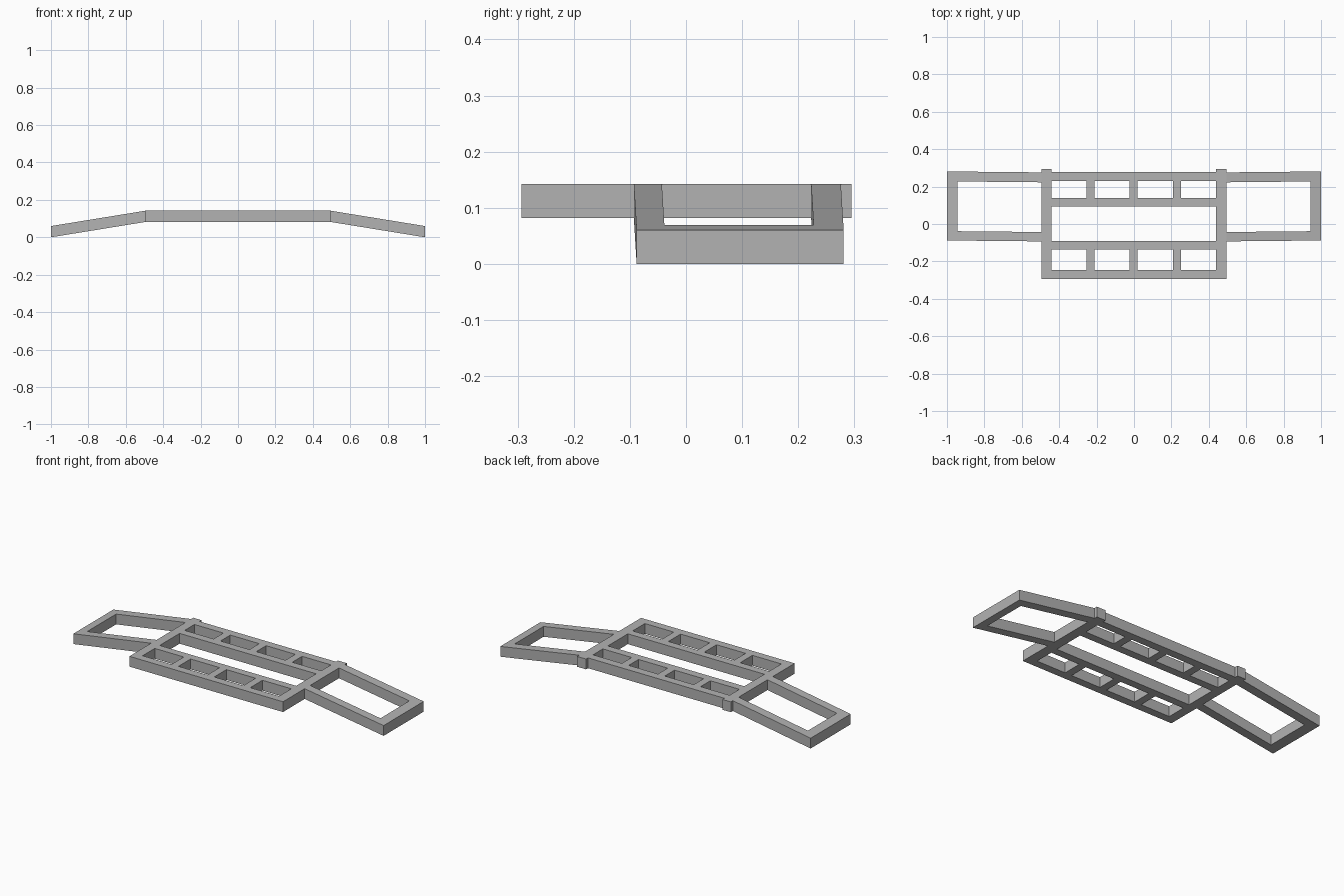
import bpy
import bmesh

cube = bpy.data.objects.get("Cube")
if cube:
    bpy.data.objects.remove(cube, do_unlink=True)

grey = bpy.data.materials.new("plain grey")
grey.use_nodes = True
grey.diffuse_color = (0.45, 0.45, 0.45, 1)
grey.node_tree.nodes["Principled BSDF"].inputs["Base Color"].default_value = (0.45, 0.45, 0.45, 1)

BASE, THICK = 0.082, 0.06
INNER, OUTER = 0.495, 1.0


def lattice(name, xs, ys, solid, place):
    """Extrude the solid cells of an uneven grid into one clean frame."""
    bm = bmesh.new()
    verts = {}

    def vert(i, j):
        if (i, j) not in verts:
            verts[i, j] = bm.verts.new(place(xs[i], ys[j]))
        return verts[i, j]

    for i in range(len(xs) - 1):
        for j in range(len(ys) - 1):
            if solid(i, j):
                bm.faces.new([vert(i, j), vert(i + 1, j), vert(i + 1, j + 1), vert(i, j + 1)])
    result = bmesh.ops.extrude_face_region(bm, geom=bm.faces[:])
    top = [v for v in result["geom"] if isinstance(v, bmesh.types.BMVert)]
    bmesh.ops.translate(bm, verts=top, vec=(0, 0, THICK))
    bmesh.ops.recalc_face_normals(bm, faces=bm.faces[:])
    mesh = bpy.data.meshes.new(name)
    bm.to_mesh(mesh)
    bm.free()
    mesh.materials.append(grey)
    obj = bpy.data.objects.new(name, mesh)
    bpy.context.collection.objects.link(obj)
    return obj


# Centre frame: end rails with rear tabs, four long rails, short crossbars
center_x = [-INNER, -0.442, -0.255, -0.211, -0.024, 0.02, 0.208, 0.252, 0.438, INNER]
center_y = [-0.293, -0.247, -0.135, -0.09, 0.094, 0.14, 0.23, 0.277, 0.295]


def center_solid(i, j):
    end_rail = i in (0, 8)
    long_rail = j in (0, 2, 4, 6)
    crossbar = i in (2, 4, 6) and j in (1, 5)
    return end_rail or long_rail or crossbar


lattice("center_frame", center_x, center_y, center_solid, lambda x, y: (x, y, BASE))

# Sloping side frames, open towards the centre
for name, side in (("left_wing_frame", 1), ("right_wing_frame", -1)):
    def slope(x, y, side=side):
        t = (x - INNER) / (OUTER - INNER)
        return (side * x, y - 0.005 * (1 - t), BASE * (1 - t))

    lattice(name, [INNER, 0.945, OUTER], [-0.088, -0.038, 0.228, 0.281],
            lambda i, j: i == 1 or j != 1, slope)
